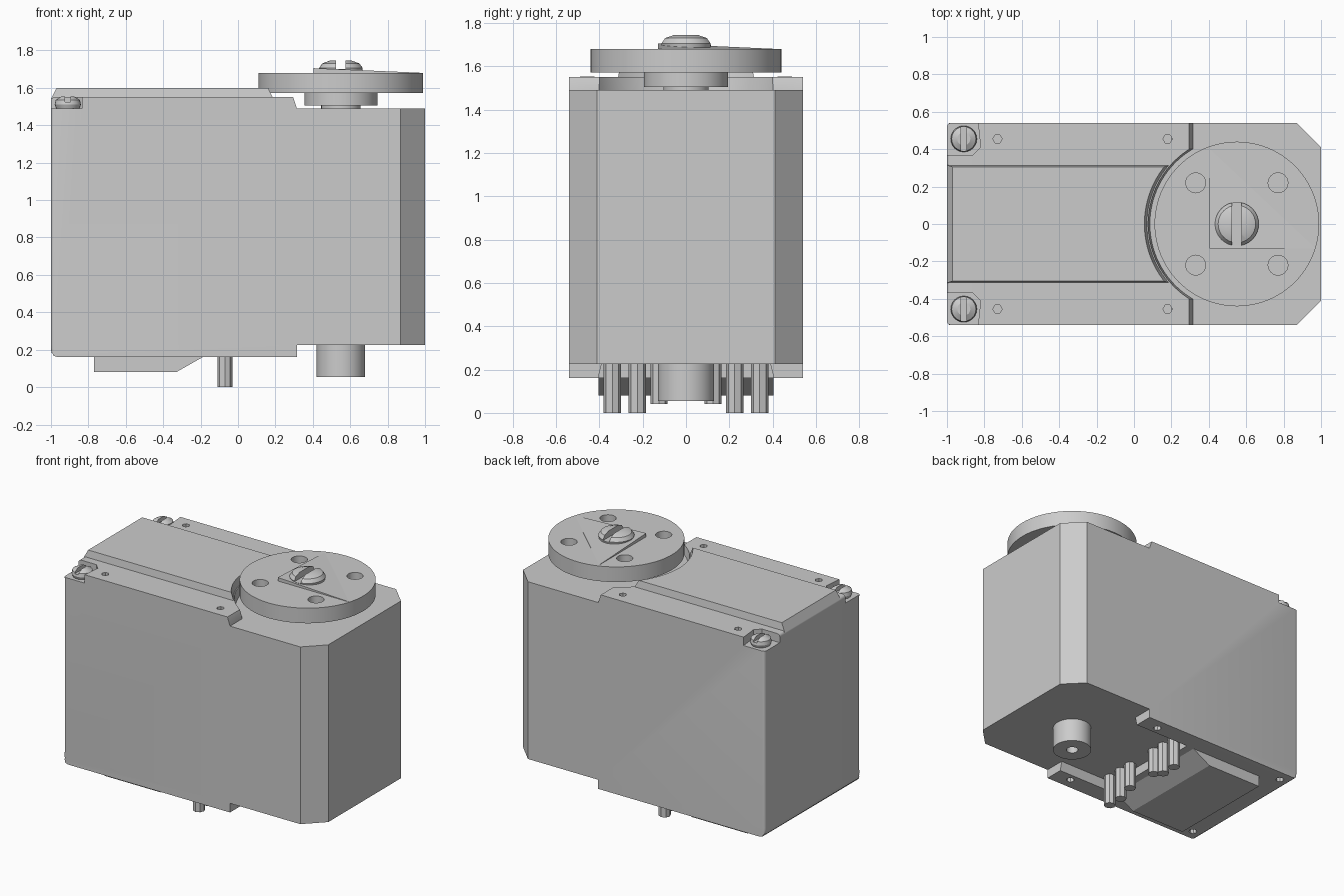
import bpy, bmesh
from math import cos, sin, pi, radians

cube = bpy.data.objects.get("Cube")
if cube:
    bpy.data.objects.remove(cube)

grey = bpy.data.materials.new("plain grey")
grey.use_nodes = True
grey.diffuse_color = (0.6, 0.6, 0.6, 1)
grey.node_tree.nodes["Principled BSDF"].inputs["Base Color"].default_value = (0.6, 0.6, 0.6, 1)

AXIS = 0.55  # x position of the output shaft


def loft(name, rings):
    """Solid skinned through rings with equal point counts, lowest first."""
    bm = bmesh.new()
    loops = [[bm.verts.new(p) for p in ring] for ring in rings]
    bm.faces.new(loops[0])
    bm.faces.new(loops[-1])
    n = len(loops[0])
    for a, b in zip(loops, loops[1:]):
        for i in range(n):
            j = (i + 1) % n
            bm.faces.new((a[i], a[j], b[j], b[i]))
    bmesh.ops.recalc_face_normals(bm, faces=bm.faces)
    mesh = bpy.data.meshes.new(name)
    bm.to_mesh(mesh)
    bm.free()
    mesh.materials.append(grey)
    ob = bpy.data.objects.new(name, mesh)
    bpy.context.scene.collection.objects.link(ob)
    return ob


def prism(name, outline, z0, z1):
    return loft(name, [[(x, y, z) for x, y in outline] for z in (z0, z1)])


def box(name, x0, x1, y0, y1, z0, z1):
    return prism(name, [(x0, y0), (x1, y0), (x1, y1), (x0, y1)], z0, z1)


def turned(name, x, y, profile, sides=64):
    """Round part about a vertical axis, from (radius, z) pairs."""
    return loft(name, [[(x + r * cos(2 * pi * i / sides), y + r * sin(2 * pi * i / sides), z)
                        for i in range(sides)] for r, z in profile])


def finish(ob):
    """Bake modifiers and shade with sharp edges kept."""
    bpy.ops.object.select_all(action='DESELECT')
    bpy.context.view_layer.objects.active = ob
    ob.select_set(True)
    for m in list(ob.modifiers):
        bpy.ops.object.modifier_apply(modifier=m.name)
    bpy.ops.object.shade_smooth_by_angle(angle=radians(25))


def cut(ob, cutters):
    for c in cutters:
        m = ob.modifiers.new("cut", 'BOOLEAN')
        m.operation, m.object, m.solver = 'DIFFERENCE', c, 'EXACT'
    finish(ob)
    for c in cutters:
        bpy.data.objects.remove(c)


def round_edges(ob, test, width):
    """Bevel the edges whose end points both pass the test."""
    bm = bmesh.new()
    bm.from_mesh(ob.data)
    edges = [e for e in bm.edges if all(test(v.co) for v in e.verts)]
    bmesh.ops.bevel(bm, geom=edges, offset=width, segments=4, profile=0.5, affect='EDGES')
    bm.to_mesh(ob.data)
    bm.free()


# Front half of the case, with chamfered corners
case_front = prism("case_front", [(0.2, -0.54), (0.87, -0.54), (1, -0.41), (1, 0.41),
                                  (0.87, 0.54), (0.2, 0.54)], 0.225, 1.49)
finish(case_front)

# Rear half: taller at top and bottom, sloped front ends, rounded rear
case_rear = loft("case_rear", [[(-1, -0.54, z), (x, -0.54, z), (x, 0.54, z), (-1, 0.54, z)]
                               for x, z in ((0.315, 0.16), (0.315, 0.225), (0.315, 1.49), (0.295, 1.55))])
round_edges(case_rear, lambda v: v.z < 0.2 and v.x < 0, 0.04)
round_edges(case_rear, lambda v: v.x < -0.99 and abs(v.y) > 0.49, 0.02)

cutters = [turned("arc_cutter", AXIS, 0, [(0.465, 1.49), (0.49, 1.65)], 96),
           loft("recess_cutter", [[(-0.13, -y, z), (0.5, -y, z), (0.5, y, z), (-0.13, y, z)]
                                  for y, z in ((0.42, 0.1), (0.39, 0.225))])]
for s in (-1, 1):
    cutters.append(prism("corner_pocket", [(-1.1, s * 0.37), (-0.86, s * 0.37), (-0.82, s * 0.41),
                                           (-0.84, s * 0.6), (-1.1, s * 0.6)], 1.49, 1.7))
    for x in (-0.73, 0.18):
        cutters.append(turned("top_hole", x, s * 0.455, [(0.025, 1.45), (0.025, 1.6)], 6))
    for x in (-0.91, 0.18):
        cutters.append(turned("bottom_hole", x, s * 0.46, [(0.028, 0.1), (0.028, 0.21)], 8))
cut(case_rear, cutters)

# Raised centre plate on top, following the arc round the disc
top_plate = loft("top_plate", [[(x0, -y, z), (0.3, -y, z), (0.3, y, z), (x0, y, z)]
                               for x0, y, z in ((-1, 0.315, 1.54), (-0.97, 0.305, 1.6))])
cut(top_plate, [turned("plate_cutter", AXIS, 0, [(0.465, 1.49), (0.5, 1.62)], 96)])

# Case screws with slotted heads in the rear corner pockets
for s, side in ((-1, "right"), (1, "left")):
    screw = turned("case_screw_" + side, -0.91, s * 0.455,
                   [(0.06, 1.485), (0.07, 1.51), (0.065, 1.535), (0.035, 1.553)], 24)
    cut(screw, [box("slot", -0.925, -0.895, s * 0.455 - 0.1, s * 0.455 + 0.1, 1.525, 1.6)])

# Output shaft, hub and disc
finish(turned("shaft_neck", AXIS, 0, [(0.105, 1.48), (0.105, 1.51)]))
finish(turned("disc_hub", AXIS, 0, [(0.195, 1.505), (0.195, 1.58)]))
disc = turned("output_disc", AXIS, 0, [(0.44, 1.572), (0.44, 1.68)], 96)
cut(disc, [turned("disc_hole", AXIS + a * 0.22, b * 0.22, [(0.053, 1.5), (0.053, 1.75)], 24)
           for a in (-1, 1) for b in (-1, 1)])

# Shallow sloped wedge beside the centre screw
wedge = loft("disc_wedge", [[(0.405, -0.13, 1.675), (0.97, -0.13, 1.675), (0.405, 0.4, 1.675)],
                            [(0.405, -0.13, 1.705), (0.97, -0.13, 1.681), (0.405, 0.4, 1.681)]])
cut(wedge, [turned("wedge_hole", AXIS + a * 0.22, b * 0.22, [(0.053, 1.5), (0.053, 1.75)], 24)
            for a, b in ((1, -1), (-1, 1))])

# Slotted centre screw
screw = turned("centre_screw", AXIS, 0, [(0.11, 1.67), (0.117, 1.705), (0.1, 1.73), (0.06, 1.745)], 32)
cut(screw, [box("slot", AXIS - 0.025, AXIS + 0.025, -0.2, 0.2, 1.7, 1.8)])

# Hollow pivot boss underneath
boss = turned("pivot_boss", AXIS, 0, [(0.13, 0.055), (0.13, 0.23)])
cut(boss, [turned("boss_hole", AXIS, 0, [(0.04, 0), (0.04, 0.15)], 24)])

# Wedge shaped block under the rear
side = [(-0.77, 0.17), (-0.77, 0.08), (-0.33, 0.08), (-0.18, 0.165), (-0.18, 0.17)]
finish(loft("under_block", [[(x, y, z) for x, z in side] for y in (-0.405, 0.405)]))

# Contact pins in two mirrored groups
for s, group in ((-1, "right"), (1, "left")):
    for i, (y, z) in enumerate(((0.125, 0.04), (0.225, 0), (0.34, 0))):
        finish(turned(f"pin_{group}_{i + 1}", -0.07, s * y, [(0.04, z), (0.04, 0.24)], 8))
